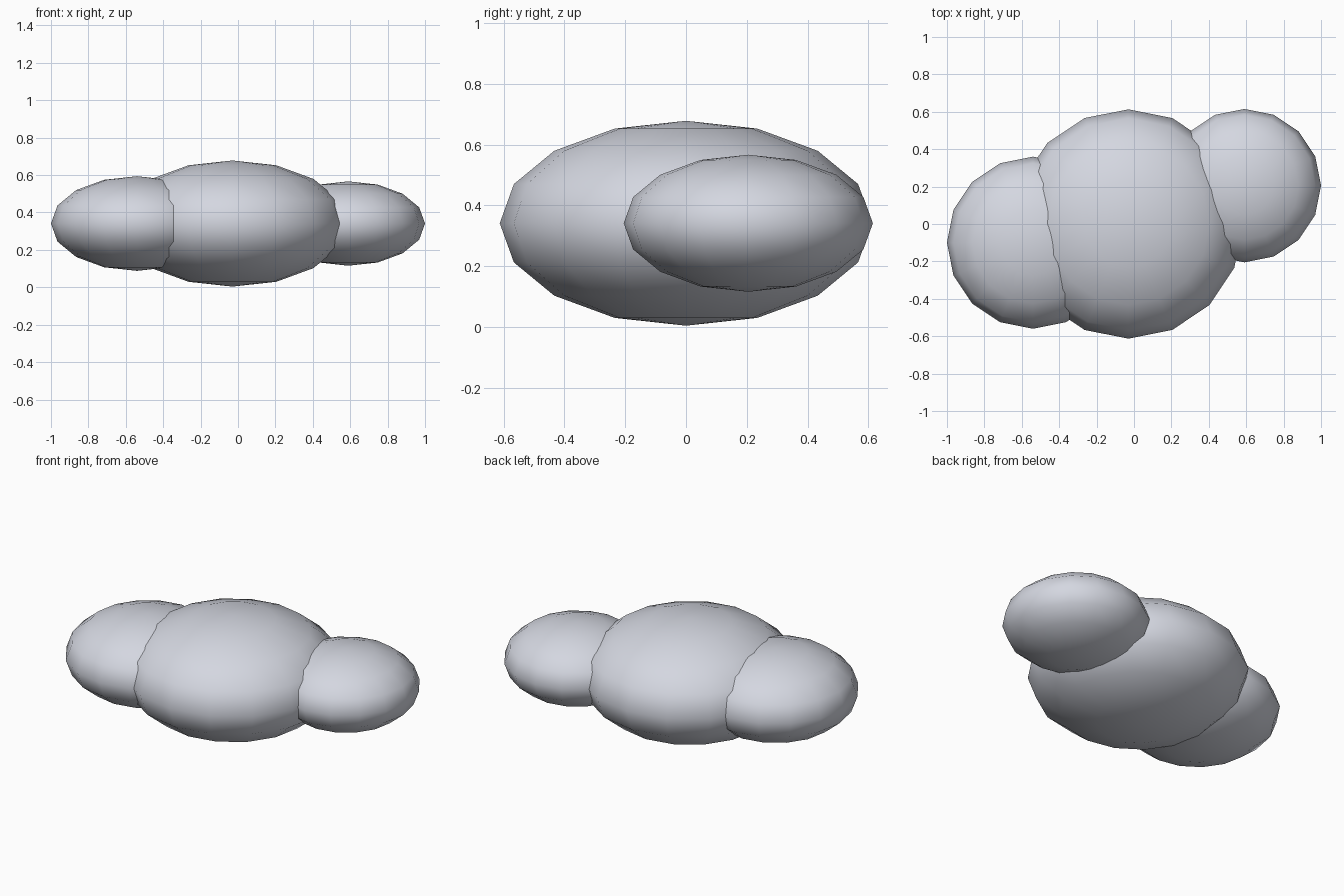
import bpy

if "Cube" in bpy.data.objects:
    bpy.data.objects.remove(bpy.data.objects["Cube"], do_unlink=True)

# Single pale colour
pale_grey = bpy.data.materials.new("pale_blue_grey")
pale_grey.use_nodes = True
colour = (0.66, 0.68, 0.75, 1)
pale_grey.diffuse_color = colour
pale_grey.node_tree.nodes["Principled BSDF"].inputs["Base Color"].default_value = colour

CENTRE_HEIGHT = 0.341
FLATTENING = 0.55


def puff(name, x, y, radius):
    """Flattened low-poly ball with smooth shading."""
    bpy.ops.mesh.primitive_uv_sphere_add(
        segments=16, ring_count=8, radius=radius, location=(x, y, CENTRE_HEIGHT))
    obj = bpy.context.object
    obj.name = name
    obj.scale.z = FLATTENING
    bpy.ops.object.transform_apply(location=False, rotation=False, scale=True)
    bpy.ops.object.shade_smooth()
    obj.data.materials.append(pale_grey)
    return obj


# Large middle puff with a smaller one overlapping each side
puff("middle_puff", -0.03, 0, 0.613)
puff("right_puff", -0.54, -0.10, 0.46)
puff("left_puff", 0.59, 0.205, 0.41)
